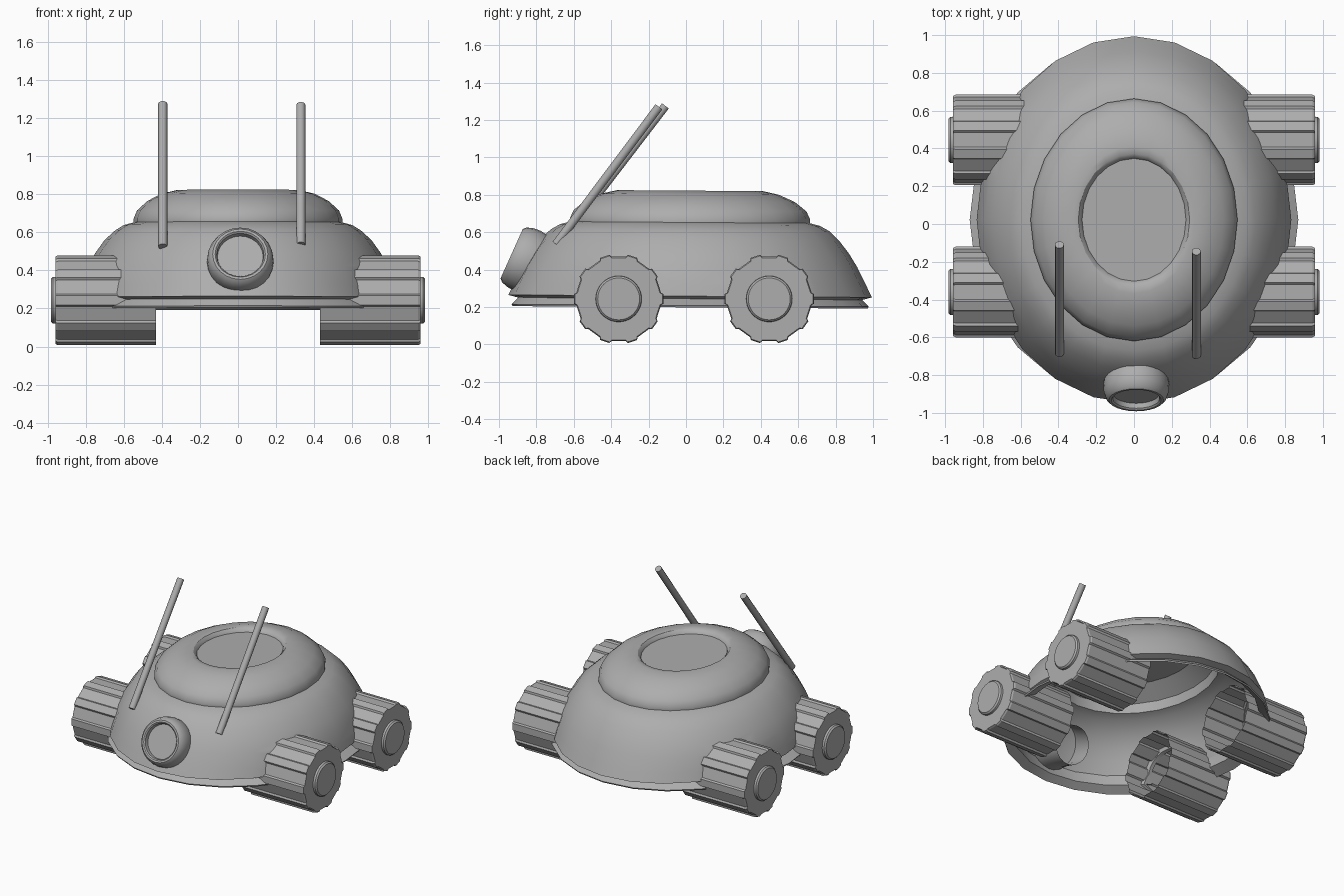
import bpy, bmesh, math
from mathutils import Vector, Matrix

if "Cube" in bpy.data.objects:
    bpy.data.objects.remove(bpy.data.objects["Cube"])

grey = bpy.data.materials.new("mid_grey")
grey.diffuse_color = (.42, .42, .42, 1)
grey.use_nodes = True
grey.node_tree.nodes["Principled BSDF"].inputs["Base Color"].default_value = grey.diffuse_color


def loft(name, rings, cap_start=False, cap_end=True, matrix=None, angle=32):
    """Skin a list of closed rings with quads."""
    bm = bmesh.new()
    loops = [[bm.verts.new(p) for p in ring] for ring in rings]
    n = len(loops[0])
    for a, b in zip(loops, loops[1:]):
        for i in range(n):
            j = (i + 1) % n
            bm.faces.new((a[i], a[j], b[j], b[i]))
    if cap_start:
        bm.faces.new(loops[0])
    if cap_end:
        bm.faces.new(loops[-1])
    bmesh.ops.recalc_face_normals(bm, faces=bm.faces)
    if matrix:
        bm.transform(matrix)
    mesh = bpy.data.meshes.new(name)
    bm.to_mesh(mesh)
    bm.free()
    mesh.materials.append(grey)
    ob = bpy.data.objects.new(name, mesh)
    bpy.context.collection.objects.link(ob)
    smooth(ob, angle)
    return ob


def smooth(ob, angle):
    bpy.ops.object.select_all(action='DESELECT')
    ob.select_set(True)
    bpy.context.view_layer.objects.active = ob
    bpy.ops.object.shade_smooth_by_angle(angle=math.radians(angle))


def ellipse(rx, ry, cy, z, n=24):
    return [(rx * math.cos(2 * math.pi * i / n), cy + ry * math.sin(2 * math.pi * i / n), z)
            for i in range(n)]


def circle(r, z, n=24):
    return ellipse(r, r, 0, z, n)


def tread(r_out, r_in, z, teeth=10):
    """Ring of alternating wide low flats and narrower raised ribs."""
    pts = []
    for i in range(teeth):
        for off, r in ((0.0, r_in), (0.54, r_in), (0.6, r_out), (0.94, r_out)):
            a = 2 * math.pi * (i + off - 0.27) / teeth + math.pi / 2
            pts.append((r * math.cos(a), r * math.sin(a), z))
    return pts


# Body shell: outer skin from the lid recess down to the skirt, then the hollow inside
# each ring is (x radius, y radius, y centre, z)
profile = [
    (.275, .325, .022, .79), (.280, .331, .022, .802), (.295, .35, .022, .817),
    (.32, .39, .022, .822), (.40, .475, .022, .803), (.475, .56, .022, .765),
    (.53, .622, .022, .715), (.548, .642, .022, .672), (.548, .641, .022, .652),
    (.60, .695, .022, .638), (.645, .745, .022, .61), (.70, .797, .022, .56),
    (.75, .85, .022, .49), (.79, .893, .022, .42), (.82, .942, .022, .32),
    (.833, .972, .022, .258), (.80, .92, .022, .244),
    (.87, .955, .022, .208), (.865, .95, .022, .198),
    (.785, .90, .022, .236), (.80, .92, .022, .32), (.77, .873, .022, .41),
    (.73, .83, .022, .48), (.68, .777, .022, .545), (.585, .68, .022, .620),
    (.525, .615, .022, .64), (.51, .60, .022, .705), (.385, .46, .022, .785),
    (.26, .31, .022, .775),
]
body = loft("body_shell", [ellipse(*p) for p in profile], cap_start=True)
for v in body.data.vertices:  # slight nose-up stance
    v.co.z -= .007 * v.co.y

# Wheels and the arch openings they sit in
cutters = []
for side, s in (("right", 1), ("left", -1)):
    for end, y in (("front", -.36), ("rear", .445)):
        m = Matrix.Translation((0, y, .243)) @ Matrix.Rotation(s * math.pi / 2, 4, 'Y')
        # the wheel's own "up" points along world x after turning, so spin it upright
        m = m @ Matrix.Rotation(math.pi / 2, 4, 'Z')
        rings = [tread(.241, .229, .43), tread(.241, .229, .945), tread(.235, .223, .957),
                 circle(.148, .957, 40), circle(.136, .91, 40), circle(.127, .91, 40),
                 circle(.122, .972, 40), circle(.112, .982, 40)]
        loft(f"{end}_{side}_wheel", rings, cap_end=True, matrix=m, angle=25)
        cut = loft("arch_cutter", [circle(.222, .38, 32), circle(.222, 1.1, 32)],
                   cap_start=True, matrix=m)
        cut.hide_render = True
        cutters.append(cut)

for cut in cutters:
    mod = body.modifiers.new("arch", 'BOOLEAN')
    mod.operation = 'DIFFERENCE'
    mod.solver = 'EXACT'
    mod.object = cut
    bpy.context.view_layer.objects.active = body
    bpy.ops.object.modifier_apply(modifier=mod.name)
    bpy.data.objects.remove(cut)
smooth(body, 38)

# Single front headlight, tilted upward, its housing running back into the shell
aim = Vector((0, -.91, .41)).to_track_quat('Z', 'Y').to_matrix().to_4x4()
lamp = [(.135, -.33), (.15, -.20), (.168, -.14), (.175, -.09), (.172, -.05), (.16, -.015),
        (.145, 0), (.132, 0), (.124, -.008), (.12, -.035)]
loft("headlight", [circle(r, d) for r, d in lamp],
     matrix=Matrix.Translation((.012, -.932, .485)) @ aim)

# Two raked antennas
for name, base, tip in (("left_antenna", (-.395, -.685, .525), (-.395, -.11, 1.275)),
                        ("right_antenna", (.33, -.695, .535), (.33, -.145, 1.27))):
    b, t = Vector(base), Vector(tip)
    m = Matrix.Translation(b) @ (t - b).to_track_quat('Z', 'Y').to_matrix().to_4x4()
    loft(name, [circle(.024, 0, 10), circle(.024, (t - b).length, 10)],
         cap_start=True, matrix=m, angle=40)
